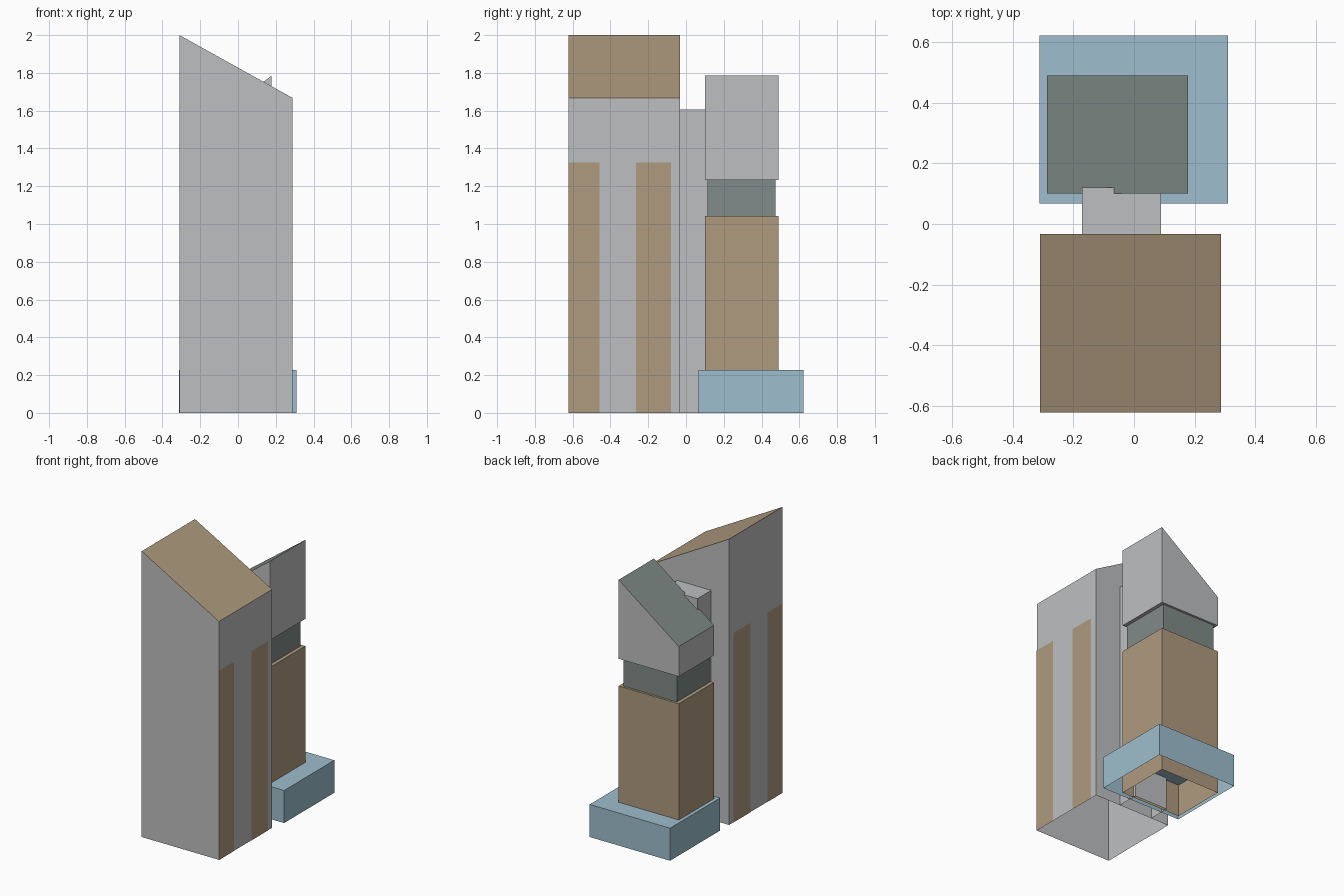
import bpy, bmesh

if "Cube" in bpy.data.objects:
    bpy.data.objects.remove(bpy.data.objects["Cube"])


def material(name, rgb):
    # convert display colour (0-255) to linear
    lin = [((c / 255 + 0.055) / 1.055) ** 2.4 for c in rgb]
    m = bpy.data.materials.new(name)
    m.diffuse_color = (*lin, 1)
    m.use_nodes = True
    m.node_tree.nodes["Principled BSDF"].inputs["Base Color"].default_value = m.diffuse_color
    return m


grey = material("concrete grey", (190, 191, 192))
tan = material("tan", (175, 155, 127))
blue = material("pale blue", (157, 190, 205))
green = material("grey green", (128, 139, 136))


def finish(name, bm, mats):
    mesh = bpy.data.meshes.new(name)
    bm.to_mesh(mesh)
    bm.free()
    for m in mats:
        mesh.materials.append(m)
    obj = bpy.data.objects.new(name, mesh)
    bpy.context.collection.objects.link(obj)
    return obj


def block(name, x, y, z0, z_left, z_right, wall, top=None, open_bottom=True):
    """Box whose top runs from z_left (at -x) to z_right (at +x)."""
    bm = bmesh.new()
    bmesh.ops.create_cube(bm, size=1)
    for f in bm.faces:
        f.material_index = 1 if f.normal.z > 0.5 else 0
    bottom = [f for f in bm.faces if f.normal.z < -0.5]
    for v in bm.verts:
        right, back, high = v.co.x > 0, v.co.y > 0, v.co.z > 0
        v.co = (x[right], y[back], (z_left, z_right)[right] if high else z0)
    if open_bottom:
        bmesh.ops.delete(bm, geom=bottom, context='FACES_ONLY')
    return finish(name, bm, [wall, top or wall])


def side_stripe(name, x, y0, y1, height, sign):
    """Thin painted plate on a side wall, facing sign * x."""
    bm = bmesh.new()
    xs = x + sign * 0.002
    pts = [(xs, y0, 0), (xs, y1, 0), (xs, y1, height), (xs, y0, height)]
    bm.faces.new([bm.verts.new(p) for p in pts[::sign]])
    return finish(name, bm, [tan])


# Main tower with sloping roof
tower_x, tower_y = (-0.31, 0.288), (-0.622, -0.033)
block("main_tower", tower_x, tower_y, 0, 2.0, 1.668, grey, tan)

# Vertical stripes on both side walls
for side, x, sign in (("left", tower_x[0], -1), ("right", tower_x[1], 1)):
    side_stripe(f"front_stripe_{side}", x, -0.622, -0.457, 1.325, sign)
    side_stripe(f"rear_stripe_{side}", x, -0.265, -0.08, 1.325, sign)

# Link between the towers
block("link_shaft", (-0.172, 0.09), (-0.033, 0.12), 0, 1.605, 1.605, grey)

# Rear tower: plinth, shaft, recessed neck and sloping cap
block("plinth", (-0.312, 0.31), (0.067, 0.622), 0, 0.228, 0.228, blue)
rear_x, rear_y = (-0.287, 0.178), (0.1, 0.49)
block("rear_shaft", rear_x, rear_y, 0, 1.042, 1.042, tan)
block("rear_neck", (-0.262, 0.153), (0.115, 0.475), 1.042, 1.235, 1.235, green)
block("rear_cap", rear_x, rear_y, 1.232, 1.442, 1.785, grey, green, open_bottom=False)
